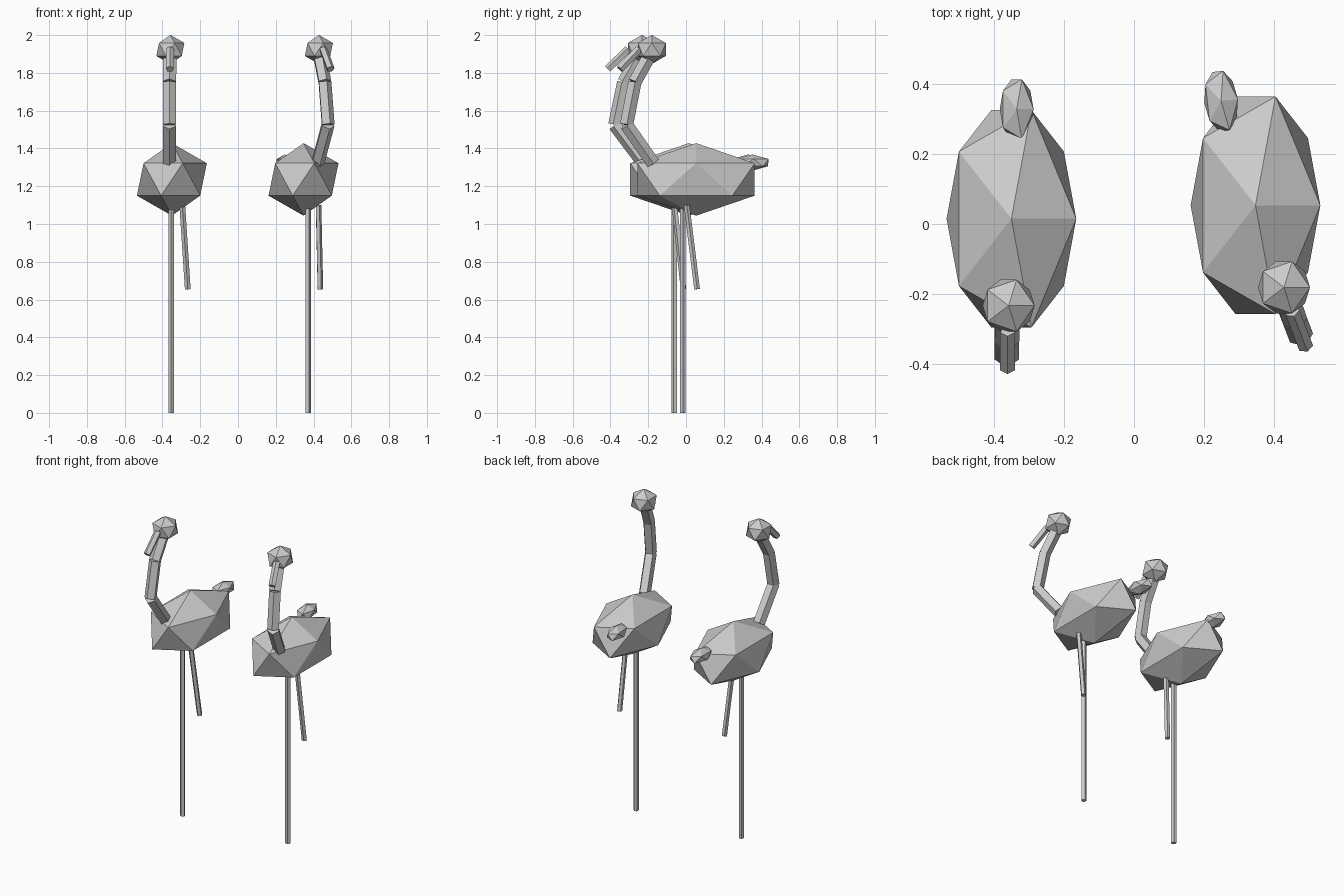
import bpy
from mathutils import Vector, Matrix
from math import radians

cube = bpy.data.objects.get("Cube")
if cube:
    bpy.data.objects.remove(cube, do_unlink=True)

grey = bpy.data.materials.new("plain grey")
grey.use_nodes = True
grey.diffuse_color = (0.6, 0.6, 0.6, 1)
bsdf = next(n for n in grey.node_tree.nodes if n.type == 'BSDF_PRINCIPLED')
bsdf.inputs["Base Color"].default_value = (0.6, 0.6, 0.6, 1)


def finish(name):
    obj = bpy.context.object
    obj.name = name
    obj.data.materials.clear()
    obj.data.materials.append(grey)
    return obj


def blob(name, centre, scale):
    """Faceted twenty-sided lump."""
    bpy.ops.mesh.primitive_ico_sphere_add(subdivisions=1, radius=1, location=centre)
    obj = finish(name)
    obj.scale = scale
    return obj


def rod(name, start, end, radius, turn):
    """Five-sided rod between two points, one edge facing forward."""
    axis = end - start
    bpy.ops.mesh.primitive_cylinder_add(vertices=5, radius=radius, depth=axis.length)
    obj = finish(name)
    z = axis.normalized()
    front = turn @ Vector((0, -1, 0))
    y = -(front - z * front.dot(z)).normalized()
    x = y.cross(z)
    basis = Matrix((x, y, z)).transposed()
    # the primitive has its first corner on +y, so flip it to the front
    basis = basis @ Matrix.Rotation(radians(180), 3, 'Z')
    obj.matrix_world = Matrix.Translation((start + end) / 2) @ basis.to_4x4()


def bird(side, foot, angle):
    """Wading bird standing on one leg, turned about that leg."""
    turn = Matrix.Rotation(radians(angle), 3, 'Z')
    origin = Vector(foot)

    def place(x, y, z):
        return origin + turn @ Vector((x, y, z))

    # body, head and tail
    blob(side + "_body", place(0.004, 0.075, 1.236), (0.207, 0.365, 0.192))
    blob(side + "_head", place(-0.004, -0.173, 1.924), (0.083, 0.087, 0.077))
    tail = blob(side + "_tail", place(0.019, 0.388, 1.325), (0.054, 0.1, 0.043))
    tail.rotation_euler.z = radians(angle * 0.3)

    # neck in three straight pieces
    neck = [place(-0.009, -0.165, 1.325), place(-0.009, -0.315, 1.525),
            place(-0.009, -0.268, 1.75), place(-0.006, -0.18, 1.90)]
    for part, a, b in zip(("lower", "middle", "upper"), neck, neck[1:]):
        rod(f"{side}_{part}_neck", a, b, 0.037, turn)

    # beak, standing leg and lifted leg
    rod(side + "_beak", place(-0.007, -0.245, 1.925), place(-0.007, -0.353, 1.82), 0.022, turn)
    rod(side + "_standing_leg", place(0, 0, 0), place(0, 0, 1.1), 0.016, turn)
    rod(side + "_lifted_leg", place(0.059, 0, 1.1), place(0.088, 0.048, 0.655), 0.016, turn)


bird("right_bird", (-0.354, -0.06, 0), 0)
bird("left_bird", (0.37, -0.018, 0), 21)
